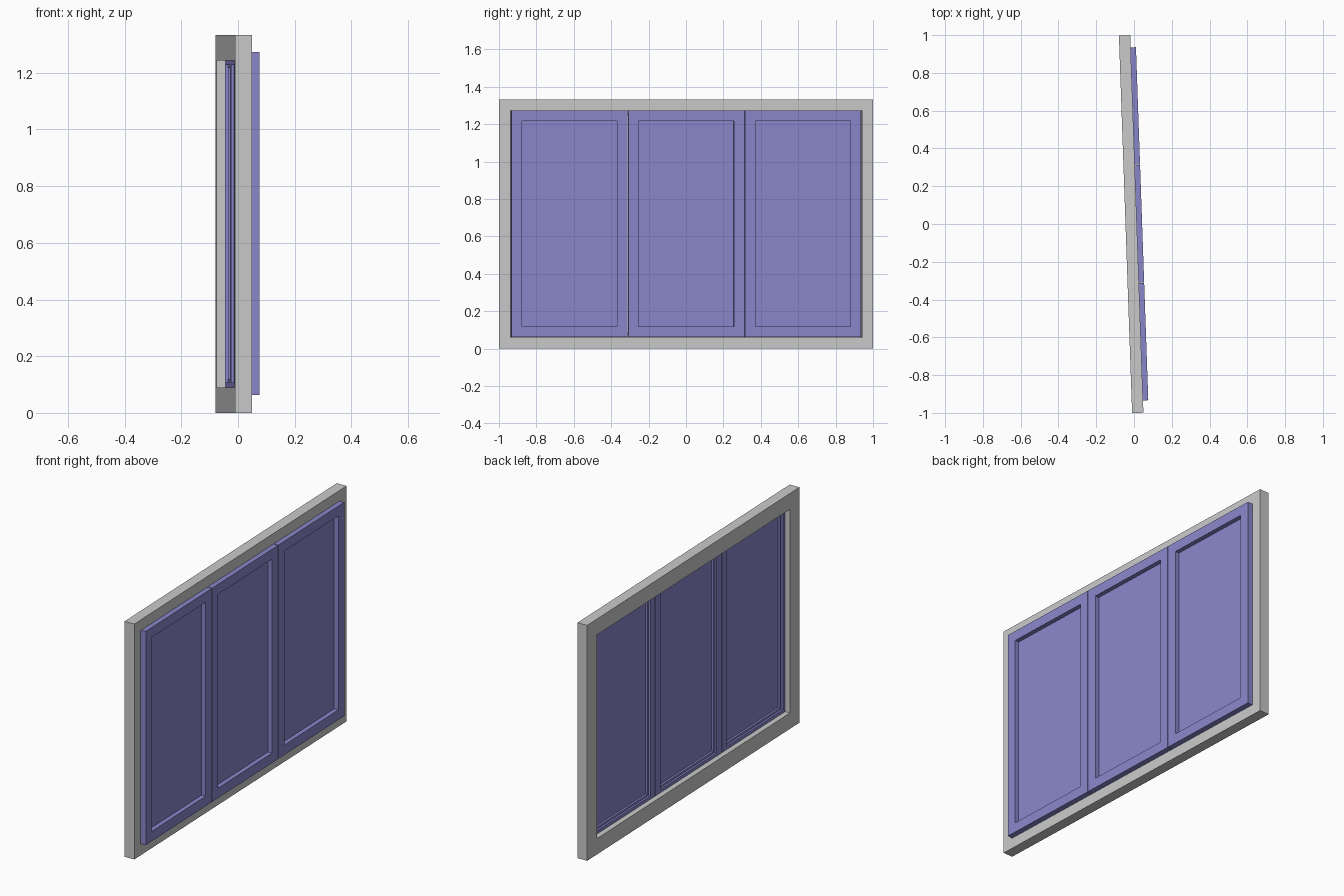
import bpy, bmesh, math
from mathutils import Matrix

if "Cube" in bpy.data.objects:
    bpy.data.objects.remove(bpy.data.objects["Cube"])

HEIGHT = 1.333
TURN = Matrix.Rotation(math.radians(2), 4, "Z")


def material(name, rgb):
    m = bpy.data.materials.new(name)
    m.use_nodes = True
    m.diffuse_color = (*rgb, 1)
    m.node_tree.nodes["Principled BSDF"].inputs["Base Color"].default_value = (*rgb, 1)
    return m


grey = material("light grey", (0.59, 0.59, 0.59))
violet = material("soft violet", (0.25, 0.24, 0.59))


def finish(bm, name, mat):
    bmesh.ops.recalc_face_normals(bm, faces=bm.faces)
    mesh = bpy.data.meshes.new(name)
    bm.to_mesh(mesh)
    bm.free()
    mesh.materials.append(mat)
    obj = bpy.data.objects.new(name, mesh)
    obj.matrix_world = TURN
    bpy.context.collection.objects.link(obj)


def ring(name, rect, profile, mat):
    """Sweep a closed (inset, depth) profile round a rectangle with mitred corners."""
    y0, y1, z0, z1 = rect
    bm = bmesh.new()
    loops = []
    for i, x in profile:
        corners = [(y0 + i, z0 + i), (y1 - i, z0 + i), (y1 - i, z1 - i), (y0 + i, z1 - i)]
        loops.append([bm.verts.new((x, y, z)) for y, z in corners])
    for k, loop in enumerate(loops):
        nxt = loops[(k + 1) % len(loops)]
        for c in range(4):
            d = (c + 1) % 4
            bm.faces.new((loop[c], loop[d], nxt[d], nxt[c]))
    finish(bm, name, mat)


def slab(name, rect, x0, x1, mat):
    y0, y1, z0, z1 = rect
    bm = bmesh.new()
    place = Matrix.Translation(((x0 + x1) / 2, (y0 + y1) / 2, (z0 + z1) / 2))
    size = Matrix.Diagonal((x1 - x0, y1 - y0, z1 - z0, 1))
    bmesh.ops.create_cube(bm, size=1, matrix=place @ size)
    finish(bm, name, mat)


# Outer frame with a rebate that holds the sashes
ring("outer_frame", (-1, 1, 0, HEIGHT),
     [(0, -0.045), (0, 0.015), (0.06, 0.015), (0.06, -0.015), (0.09, -0.015), (0.09, -0.045)],
     grey)

# Three sashes side by side, each with a recessed pane
width, border = 1.874 / 3, 0.056
for n, side in enumerate(("right", "middle", "left")):
    start = -0.937 + n * width
    rect = (start + 0.002, start + width - 0.002, 0.063, HEIGHT - 0.06)
    ring(side + "_sash", rect,
         [(0, -0.015), (0, 0.043), (border, 0.043), (border, -0.004), (0.045, -0.004), (0.045, -0.015)],
         violet)
    y0, y1, z0, z1 = rect
    g = border - 0.004
    slab(side + "_pane", (y0 + g, y1 - g, z0 + g, z1 - g), 0.008, 0.018, violet)
